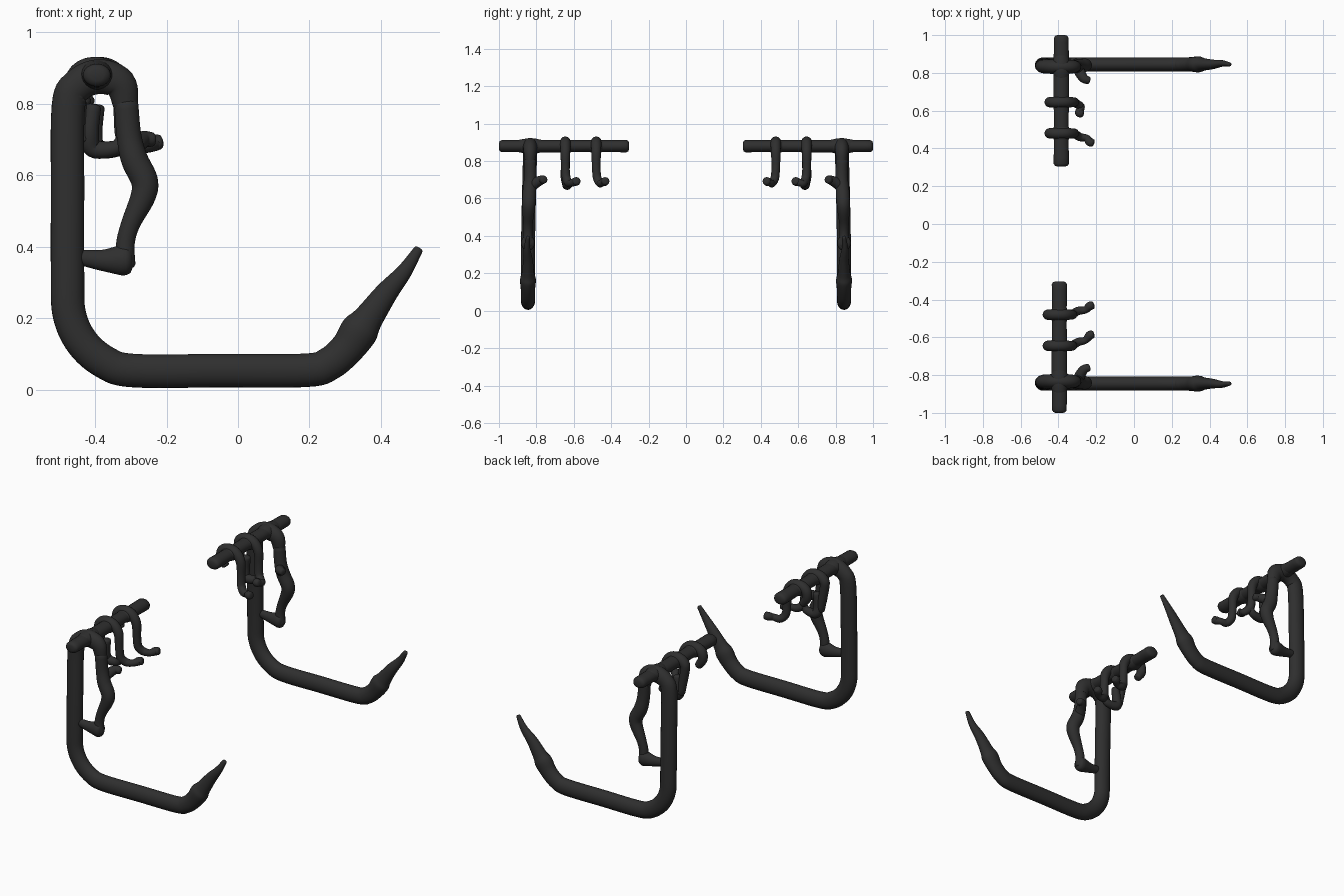
import bpy, bmesh, math
from mathutils import Vector

if "Cube" in bpy.data.objects:
    bpy.data.objects.remove(bpy.data.objects["Cube"])

mat = bpy.data.materials.new("charcoal black")
mat.diffuse_color = (0.028, 0.028, 0.028, 1)
mat.use_nodes = True
mat.node_tree.nodes["Principled BSDF"].inputs["Base Color"].default_value = mat.diffuse_color


def smooth_path(pts, steps):
    """Catmull-Rom through (x, y, z, radius) points."""
    p = [Vector(q) for q in pts]
    p = [p[0] * 2 - p[1]] + p + [p[-1] * 2 - p[-2]]
    out = []
    for i in range(1, len(p) - 2):
        a, b, c, d = p[i - 1:i + 3]
        for k in range(steps):
            t = k / steps
            out.append(0.5 * (2 * b + (c - a) * t + (2 * a - 5 * b + 4 * c - d) * t * t
                              + (3 * b - a - 3 * c + d) * t ** 3))
    return out + [p[-2]]


def tube(name, pts, sy=1.0, sz=1.0, steps=6, sides=20):
    """Round tube along a path, optionally flattened in y or z, with softened ends."""
    path = smooth_path(pts, steps)
    pos = [q.to_3d() for q in path]
    rad = [max(q[3], 0.004) for q in path]
    tan = [(pos[min(i + 1, len(pos) - 1)] - pos[max(i - 1, 0)]).normalized()
           for i in range(len(pos))]
    # rounded end rings
    rings = [(pos[0] - tan[0] * rad[0] * h, tan[0], rad[0] * w) for h, w in ((.4, .5), (.27, .85))]
    rings += list(zip(pos, tan, rad))
    rings += [(pos[-1] + tan[-1] * rad[-1] * h, tan[-1], rad[-1] * w) for h, w in ((.27, .85), (.4, .5))]
    bm = bmesh.new()
    n = rings[0][1].orthogonal().normalized()
    loops = []
    for c, t, r in rings:
        n = (n - t * n.dot(t)).normalized()
        b = t.cross(n)
        loop = []
        for k in range(sides):
            a = math.tau * k / sides
            o = (n * math.cos(a) + b * math.sin(a)) * r
            loop.append(bm.verts.new(c + Vector((o.x, o.y * sy, o.z * sz))))
        loops.append(loop)
    for A, B in zip(loops, loops[1:]):
        for k in range(sides):
            j = (k + 1) % sides
            bm.faces.new((A[k], A[j], B[j], B[k]))
    bm.faces.new(loops[0])
    bm.faces.new(loops[-1])
    bmesh.ops.recalc_face_normals(bm, faces=bm.faces)
    for f in bm.faces:
        f.smooth = True
    me = bpy.data.meshes.new(name)
    bm.to_mesh(me)
    bm.free()
    me.materials.append(mat)
    ob = bpy.data.objects.new(name, me)
    bpy.context.collection.objects.link(ob)
    return ob


# big J hook profile: x, z, radius, y offset
HOOK = [(.505, .392, .013, 0), (.465, .33, .022, .005), (.415, .27, .032, 0), (.365, .20, .042, 0),
        (.34, .165, .053, 0), (.305, .115, .048, 0), (.255, .072, .047, 0), (.19, .054, .047, 0),
        (-.05, .053, .047, 0), (-.29, .053, .047, 0), (-.37, .075, .047, 0), (-.435, .13, .047, 0),
        (-.472, .21, .047, 0), (-.477, .32, .047, 0), (-.477, .55, .047, -.004),
        (-.475, .79, .047, -.01), (-.45, .85, .047, -.012), (-.39, .876, .049, -.012),
        (-.33, .855, .045, -.012), (-.313, .79, .034, -.012)]
# lumpy lower end of the hook, on the inner side of the post
DROP = [(-.313, .80, .034, -.012), (-.305, .71, .035, -.012), (-.29, .645, .038, -.008),
        (-.262, .585, .038, -.005), (-.266, .54, .035, -.003), (-.30, .465, .027, 0),
        (-.315, .41, .026, 0), (-.315, .35, .028, 0)]

for s, side in ((-1, "near"), (1, "far")):
    def xyz(pts):
        return [(x, s * (.845 + dy), z, r) for x, z, r, dy in pts]
    bx = -.395 if s < 0 else -.385

    # hanging rail
    tube(side + "_rail", [(bx, s * .32, .88, .041), (bx, s * .5, .88, .039), (bx, s * .66, .88, .041),
                          (bx, s * .84, .88, .041), (bx, s * .985, .88, .039)], sz=.82)
    # big hook, its lumpy end and the stub back to the post
    tube(side + "_big_hook", xyz(HOOK), sy=.8)
    tube(side + "_hook_drop", xyz(DROP), sy=.95)
    tube(side + "_hook_foot", xyz([(-.44, .37, .022, 0), (-.38, .362, .03, 0),
                                   (-.33, .362, .042, 0), (-.312, .362, .042, 0)]), sy=.85)
    # side nub on the big hook
    tube(side + "_hook_nub", [(-.30, s * .835, .66, .03), (-.285, s * .80, .685, .028),
                              (-.265, s * .77, .70, .024), (-.24, s * .76, .70, .02)])
    # collar where the big hook wraps the rail
    tube(side + "_rail_collar", [(bx, s * .775, .88, .038), (bx, s * .81, .88, .046),
                                 (bx, s * .85, .88, .046), (bx, s * .89, .88, .038)], sz=.9)

    # small hooks draped over the rail
    for y, tip_y, tip_x, back in ((.48, .43, -.22, .80), (.645, .585, -.22 if s < 0 else -.275, .70)):
        tube(side + "_small_hook", [
            (bx - .035, s * y, back, .022), (bx - .06, s * y, .84, .026), (bx - .055, s * y, .88, .028),
            (bx - .02, s * y, .902, .028), (bx + .03, s * y, .895, .028),
            (bx + .065, s * y, .85, .026), (bx + .07, s * y, .77, .023),
            (bx + .075, s * (y - .005), .71, .023), (bx + .1, s * (y - .02), .682, .022),
            ((bx + .1 + tip_x) / 2, s * (y + tip_y) / 2, .682, .019),
            (tip_x - .015, s * (tip_y + .005), .69, .023), (tip_x, s * tip_y, .693, .021)])
        tube(side + "_small_collar", [(bx, s * (y - .05), .88, .034), (bx, s * (y - .01), .88, .048),
                                      (bx, s * (y + .01), .88, .048), (bx, s * (y + .05), .88, .034)], sz=.8)

    # loose barb under the rail behind the post
    tube(side + "_barb", [(bx - .01, s * .645, .79, .022), (bx - .02, s * .645, .72, .026),
                          (bx - .01, s * .635, .675, .026), (bx + .05, s * .64, .675, .022),
                          (bx + .075, s * .64, .70, .02)])
